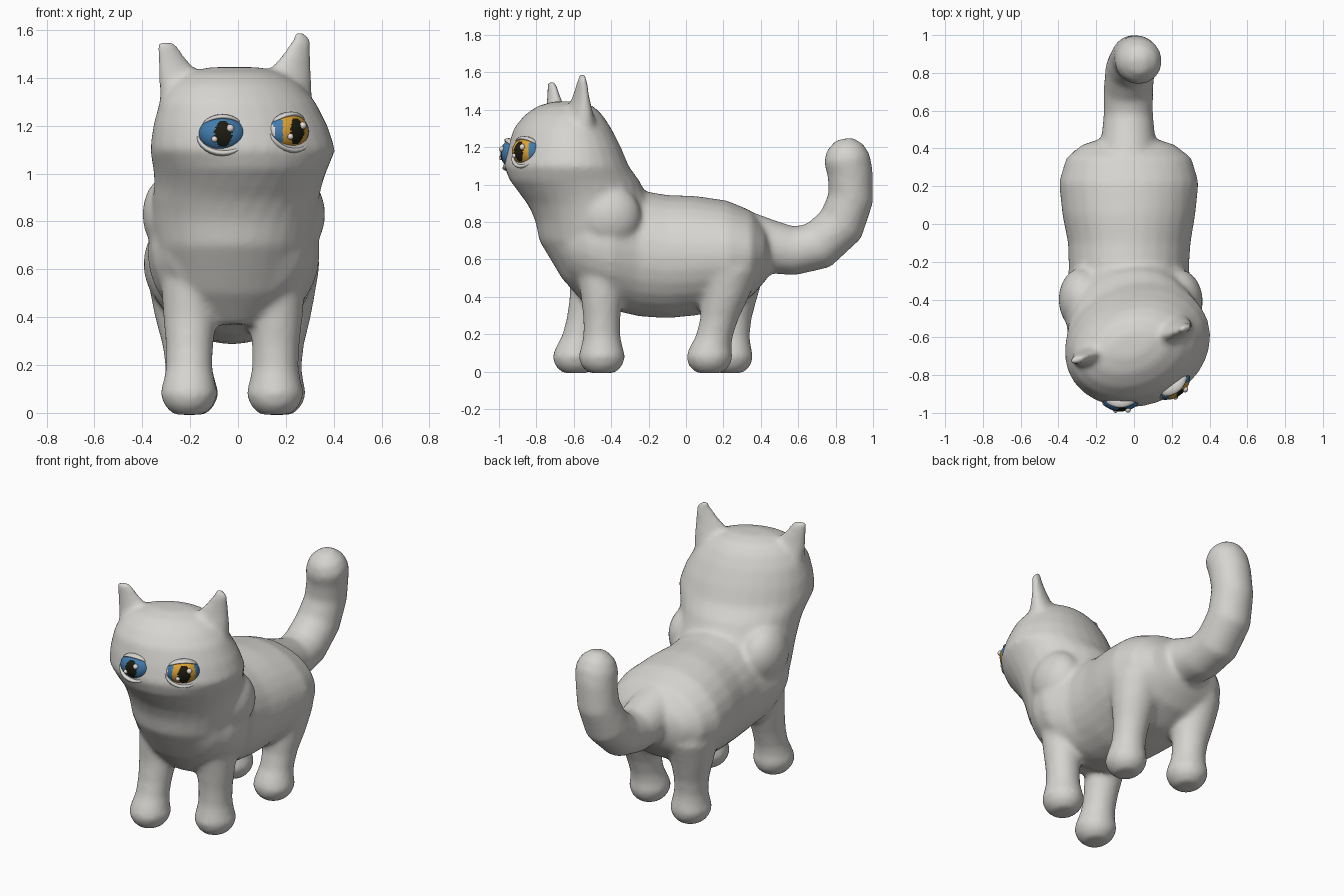
import bpy, bmesh, math
from mathutils import Vector, Matrix

if "Cube" in bpy.data.objects:
    bpy.data.objects.remove(bpy.data.objects["Cube"])

def material(name, rgb):
    m = bpy.data.materials.new(name)
    m.diffuse_color = (*rgb, 1)
    m.use_nodes = True
    m.node_tree.nodes["Principled BSDF"].inputs["Base Color"].default_value = m.diffuse_color
    return m

FUR = material("grey fur", (0.67, 0.66, 0.63))
BLUE = material("blue eye", (0.055, 0.20, 0.42))
AMBER = material("amber iris", (0.72, 0.36, 0.035))
BLACK = material("dark pupil", (0.012, 0.012, 0.006))
SHINE = material("pale glint", (0.80, 0.72, 0.69))

def loft(bm, rings, n=28):
    """Skin closed rings given as (centre, half axis u, half axis v)."""
    loops = []
    for c, u, v in rings:
        c, u, v = Vector(c), Vector(u), Vector(v)
        loops.append([bm.verts.new(c + u * math.cos(2 * math.pi * i / n) + v * math.sin(2 * math.pi * i / n))
                      for i in range(n)])
    for a, b in zip(loops, loops[1:]):
        for i in range(n):
            j = (i + 1) % n
            bm.faces.new((a[i], a[j], b[j], b[i]))
    bm.faces.new(loops[0][::-1])
    bm.faces.new(loops[-1])

def finish(bm, name, mats):
    bmesh.ops.recalc_face_normals(bm, faces=bm.faces)
    for f in bm.faces:
        f.smooth = True
    me = bpy.data.meshes.new(name)
    bm.to_mesh(me)
    bm.free()
    for m in mats:
        me.materials.append(m)
    ob = bpy.data.objects.new(name, me)
    bpy.context.collection.objects.link(ob)
    return ob

def flat_ring(z, cx, cy, rx, ry, yaw=0):
    a = math.radians(yaw)
    return ((cx, cy, z), (rx * math.cos(a), rx * math.sin(a), 0), (-ry * math.sin(a), ry * math.cos(a), 0))

body = bmesh.new()

# Torso: y, bottom, top, left, right
torso = [(.455, .53, .74, -.16, .10), (.42, .48, .78, -.275, .215), (.35, .40, .86, -.36, .305),
         (.22, .33, .915, -.398, .343), (.05, .30, .94, -.38, .325), (-.10, .285, .945, -.35, .30),
         (-.25, .295, .97, -.345, .29), (-.40, .33, 1.0, -.38, .345), (-.52, .39, .98, -.36, .325),
         (-.62, .46, .95, -.30, .27), (-.72, .62, .90, -.20, .18)]
loft(body, [(((l + r) / 2, y, (b + t) / 2), ((r - l) / 2, 0, 0), (0, 0, (t - b) / 2))
            for y, b, t, l, r in torso])

# Chest, neck and turned head: z, centre x, centre y, half width, half depth, yaw
head = [(.37, -.02, -.43, .14, .12, 0), (.50, -.02, -.44, .27, .225, 0), (.60, -.02, -.45, .30, .275, 0),
        (.70, -.02, -.46, .33, .325, 0), (.80, -.015, -.475, .345, .33, 2), (.89, -.01, -.51, .35, .335, 9),
        (.95, 0, -.55, .352, .338, 15), (1.02, .01, -.595, .368, .345, 20), (1.10, .02, -.64, .396, .325, 20),
        (1.20, .01, -.65, .374, .292, 20), (1.30, -.002, -.66, .335, .25, 20), (1.37, -.01, -.655, .28, .20, 20),
        (1.42, -.015, -.645, .21, .14, 20), (1.445, -.015, -.64, .11, .06, 20)]
loft(body, [flat_ring(*r) for r in head])

# Shoulder bulges
for x, y, z in ((-.275, -.40, .83), (.24, -.41, .83)):
    bmesh.ops.create_uvsphere(body, u_segments=24, v_segments=16, radius=1,
                              matrix=Matrix.Translation((x, y, z)) @ Matrix.Diagonal((.125, .17, .17, 1)))

# Legs: foot position, upper position, extra thigh bulk
legs = [((.155, -.45), (.16, -.45), 0), ((-.205, -.59), (-.20, -.49), 0),
        ((.165, .125), (.18, .23), .03), ((-.20, .235), (-.225, .26), .03)]
shape = [(-.008, 0, .065, .07), (.03, 0, .102, .11), (.08, 0, .122, .126), (.13, .05, .108, .112),
         (.19, .25, .097, .099), (.28, .5, .099, .099), (.40, .8, .112, .112), (.54, 1, .12, .135),
         (.68, 1, .09, .10)]
for (fx, fy), (ux, uy), bulk in legs:
    loft(body, [flat_ring(z, fx + (ux - fx) * t, fy + (uy - fy) * t, rx + bulk * t ** 3, ry + bulk * t ** 3)
                for z, t, rx, ry in shape])

# Tail: x, y, z, radius, tilt of the path in degrees
tail = [(-.03, .34, .70, .15, -15), (-.03, .46, .665, .142, -15), (-.03, .58, .645, .131, 0),
        (-.03, .71, .675, .132, 28), (-.02, .83, .785, .130, 55), (0, .882, .93, .122, 78),
        (.015, .878, 1.06, .122, 98), (.025, .86, 1.14, .125, 100), (.025, .85, 1.20, .10, 100),
        (.025, .845, 1.245, .045, 100)]
loft(body, [((x, y, z), (r, 0, 0), (0, -r * math.sin(math.radians(t)), r * math.cos(math.radians(t))))
            for x, y, z, r, t in tail])

# Ears: z, centre x, centre y, half width, half thickness, yaw
ears = [[(1.22, -.20, -.68, .125, .10, 18), (1.34, -.222, -.69, .112, .065, 18),
         (1.42, -.248, -.70, .088, .042, 18), (1.48, -.275, -.708, .064, .030, 18),
         (1.535, -.297, -.717, .047, .022, 18), (1.552, -.30, -.717, .044, .020, 18)],
        [(1.24, .18, -.575, .13, .11, 25), (1.36, .20, -.57, .118, .07, 25),
         (1.44, .222, -.565, .092, .044, 25), (1.50, .245, -.56, .066, .031, 25),
         (1.56, .266, -.555, .044, .022, 25), (1.59, .258, -.552, .026, .018, 25)]]
for rings in ears:
    loft(body, [flat_ring(*r) for r in rings], 16)

# Fuse everything into one soft skin
cat = finish(body, "body", [FUR])
rem = cat.modifiers.new("fuse", 'REMESH')
rem.mode = 'VOXEL'
rem.voxel_size = 0.015
rem.use_smooth_shade = True
sm = cat.modifiers.new("soften", 'SMOOTH')
sm.factor = 0.5
sm.iterations = 13

# Eyes: the local -y axis looks outward, inner is the sign of x towards the nose
A, D, H = .098, .065, .076

def eye(side, centre, yaw, iris, inner):
    place = Matrix.Translation(centre) @ Matrix.Rotation(math.radians(yaw), 4, 'Z')
    bm = bmesh.new()
    bmesh.ops.create_uvsphere(bm, u_segments=48, v_segments=36, radius=1)
    bmesh.ops.transform(bm, verts=bm.verts,
                        matrix=Matrix.Diagonal((A, D, H, 1)) @ Matrix.Rotation(math.pi / 2, 4, 'X'))
    for f in bm.faces:
        c = f.calc_center_median()
        if c.y < 0 and (c.x / .037) ** 2 + (c.z / .054) ** 2 < 1:
            f.material_index = 2
        elif c.y < 0 and (c.x / .068) ** 2 + (c.z / .10) ** 2 < 1:
            f.material_index = 1
        elif inner * c.x > .93 * A:
            f.material_index = 3
    finish(bm, side + "_eyeball", [BLUE, iris, BLACK, SHINE]).matrix_world = place

    # Glints on the eyeball
    bm = bmesh.new()
    for x, z, r in ((.030, .024, .016), (-.036, -.022, .013)):
        y = -D * math.sqrt(1 - (x / A) ** 2 - (z / H) ** 2)
        bmesh.ops.create_uvsphere(bm, u_segments=12, v_segments=8, radius=r,
                                  matrix=Matrix.Translation((x, y, z)))
    finish(bm, side + "_eye_glints", [SHINE]).matrix_world = place

    # Eyelids as tapered arcs hugging the eyeball
    for lid, start, end, height, thick, wide in (("upper", 35, 145, .072, .013, 1), ("lower", 188, 352, -.080, .017, 1.06)):
        bm = bmesh.new()
        rings = []
        for i in range(13):
            t = i / 12
            a = math.radians(start + (end - start) * t)
            bulge = math.sin(math.pi * t)
            r = thick * (.25 + .75 * bulge ** .6)
            p = (A * wide * math.cos(a), -.002 - .018 * bulge, abs(math.sin(a)) * height)
            tangent = Vector((-A * math.sin(a), 0, abs(height) * math.cos(a))).normalized()
            out = Vector((0, 1, 0)).cross(tangent)
            rings.append((p, out * r * .8, (0, r * 2, 0)))
        loft(bm, rings, 12)
        finish(bm, f"{side}_{lid}_eyelid", [FUR]).matrix_world = place

eye("left", (-.066, -.927, 1.166), 4, BLUE, 1)
eye("right", (.21, -.85, 1.177), 40, AMBER, -1)
